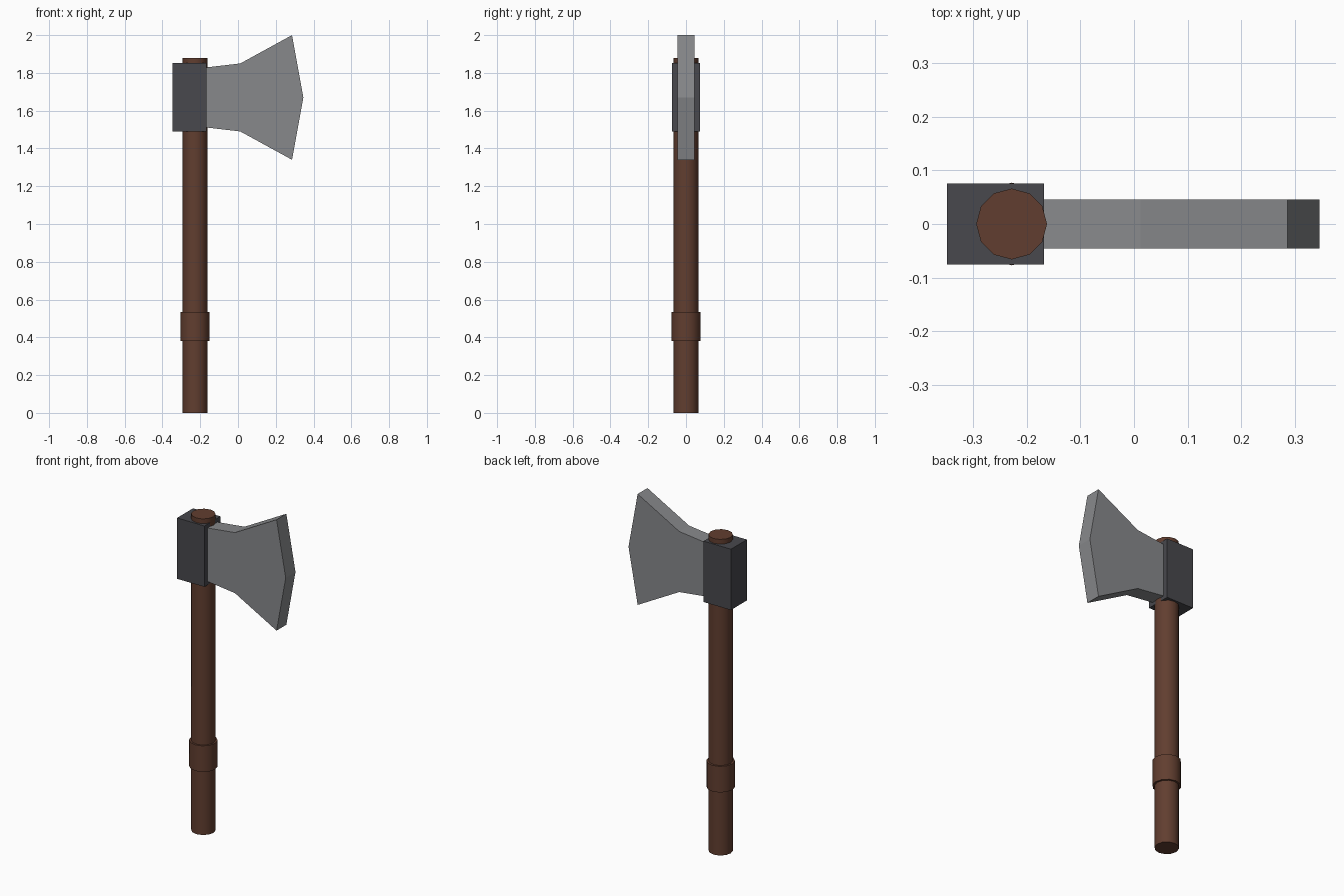
import bpy
import bmesh
import math

cube = bpy.data.objects.get("Cube")
if cube:
    bpy.data.objects.remove(cube, do_unlink=True)

HANDLE_X = -0.228


def make_material(name, rgb):
    mat = bpy.data.materials.new(name)
    mat.use_nodes = True
    color = (*rgb, 1.0)
    mat.diffuse_color = color
    mat.node_tree.nodes["Principled BSDF"].inputs["Base Color"].default_value = color
    return mat


wood = make_material("brown wood", (0.120, 0.048, 0.029))
dark_iron = make_material("dark iron", (0.065, 0.065, 0.074))
steel = make_material("grey steel", (0.245, 0.25, 0.26))


def rod(name, radius, bottom, top, mat):
    """Upright twelve-sided rod on the handle axis."""
    bpy.ops.mesh.primitive_cylinder_add(
        vertices=12, radius=radius, depth=top - bottom,
        location=(HANDLE_X, 0, (bottom + top) / 2))
    obj = bpy.context.object
    obj.name = name
    obj.data.materials.append(mat)
    bpy.ops.object.shade_smooth_by_angle(angle=math.radians(40))
    return obj


def slab(name, outline, half_width, mat):
    """Flat-sided slab: an x-z outline extruded along y."""
    bm = bmesh.new()
    face = bm.faces.new([bm.verts.new((x, -half_width, z)) for x, z in outline])
    grown = bmesh.ops.extrude_face_region(bm, geom=[face])["geom"]
    moved = [v for v in grown if isinstance(v, bmesh.types.BMVert)]
    bmesh.ops.translate(bm, verts=moved, vec=(0, 2 * half_width, 0))
    bmesh.ops.recalc_face_normals(bm, faces=bm.faces)
    mesh = bpy.data.meshes.new(name)
    bm.to_mesh(mesh)
    bm.free()
    mesh.materials.append(mat)
    obj = bpy.data.objects.new(name, mesh)
    bpy.context.collection.objects.link(obj)
    return obj


# Handle and grip collar
rod("handle", 0.066, 0.0, 1.88, wood)
rod("grip_collar", 0.077, 0.38, 0.535, wood)

# Iron block around the top of the handle
slab("head_block", [(-0.348, 1.49), (-0.168, 1.49), (-0.168, 1.852), (-0.348, 1.852)],
     0.075, dark_iron)

# Flared blade, symmetric about its middle height
MID_Z = 1.67
upper = [(-0.168, 0.159), (0.012, 0.18), (0.286, 0.33)]
outline = [(x, MID_Z - h) for x, h in upper] + [(0.346, MID_Z)]
outline += [(x, MID_Z + h) for x, h in reversed(upper)]
slab("blade", outline, 0.046, steel)
